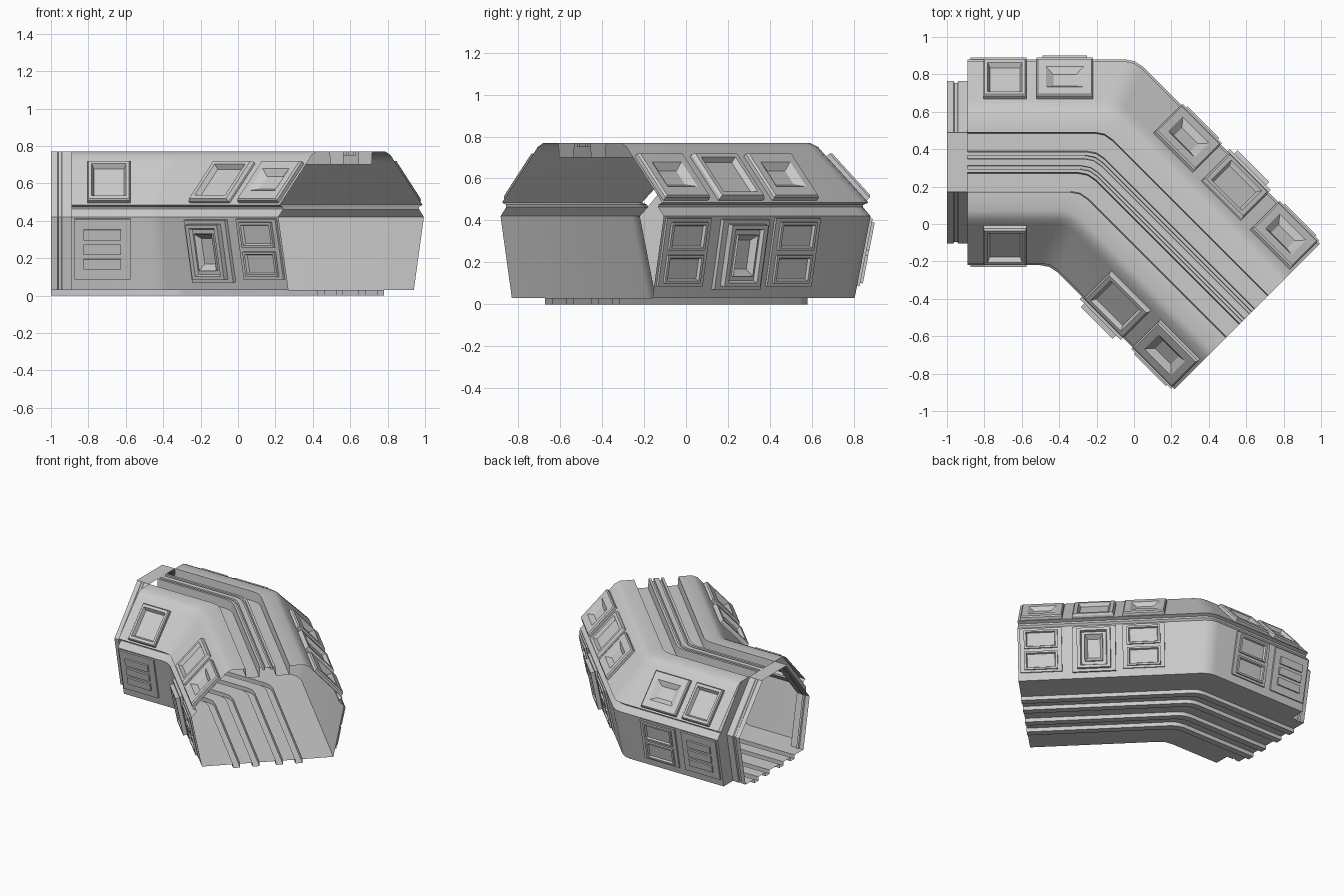
import bpy, math
from mathutils import Vector as V

if "Cube" in bpy.data.objects:
    bpy.data.objects.remove(bpy.data.objects["Cube"])

R = math.sqrt(0.5)
D = {'A': V((1, 0, 0)), 'B': V((R, -R, 0))}      # leg directions
N = {'A': V((0, 1, 0)), 'B': V((R, R, 0))}       # leg outward normals
START, CORNER, END = V((-1, .33, 0)), V((-.22, .33, 0)), V((.605, -.495, 0))
UP = V((0, 0, 1))


def make(name, verts, faces, smooth=False):
    me = bpy.data.meshes.new(name)
    me.from_pydata([tuple(v) for v in verts], [], faces)
    me.update()
    ob = bpy.data.objects.new(name, me)
    bpy.context.collection.objects.link(ob)
    if smooth:
        bpy.ops.object.select_all(action='DESELECT')
        ob.select_set(True)
        bpy.context.view_layer.objects.active = ob
        bpy.ops.object.shade_smooth_by_angle(angle=math.radians(28))
    return ob


def loft(name, loops, closed=True, cap=False, smooth=False):
    n = len(loops[0])
    verts = [v for lp in loops for v in lp]
    faces = []
    for i in range(len(loops) - 1):
        for j in range(n if closed else n - 1):
            k = (j + 1) % n
            faces.append((i*n + j, i*n + k, (i+1)*n + k, (i+1)*n + j))
    if cap:
        faces.append(tuple(range((len(loops)-1)*n, len(loops)*n)))
    return make(name, verts, faces, smooth)


def stations(s, x0):
    """Plan positions of a line offset s from the centre, bevelled at the bend."""
    c = CORNER + V((s * math.tan(math.pi/8), s, 0))
    t = .055
    a, b = c - D['A']*t, c + D['B']*t
    m = a*.25 + c*.5 + b*.25
    return [V((x0, .33 + s, 0)), a, m, b, END + N['B']*s]


def sweep(name, profile, x0, closed=True):
    cols = [[p + UP*z for p in stations(s, x0)] for s, z in profile]
    return loft(name, [list(r) for r in zip(*cols)], closed, smooth=True)


def mirrored(half):
    return half + [(-s, z) for s, z in reversed(half)]


# Main shell: ribbed floor, leaning walls, eave groove, roof slopes, roof channels
floor = [(.06, .03), (.06, 0), (.11, 0), (.11, .03), (.20, .03), (.20, 0), (.25, 0), (.25, .03)]
wall = [(.474, .03), (.55, .42), (.512, .463), (.515, .475), (.54, .485)]
roof = [(.33, .715), (.30, .75), (.26, .77), (.16, .77), (.155, .70), (.06, .70),
        (.055, .77), (.037, .77), (.035, .75), (.02, .75), (.018, .77)]
sweep('corridor_shell', mirrored(floor + wall + roof), -.89)

# Connecting collar at the straight end: walls step inward
full = [(.25, .03), (.474, .03), (.55, .42), (.26, .77), (.16, .77)]


def ring(x, inset, side):
    out = []
    for i, (s, z) in enumerate(full):
        k = inset if 0 < i < 4 else 0
        out.append(V((x, .33 + side*(max(s - k, .145) if i else s), z)))
    return out


for side, nm in ((1, 'outer'), (-1, 'inner')):
    loft('collar_' + nm, [ring(-.89, 0, side), ring(-.89, .115, side), ring(-.94, .115, side),
                          ring(-.945, .125, side), ring(-.96, .125, side),
                          ring(-.965, .115, side), ring(-1, .115, side)], closed=False)
mid = [(.16, .77), (-.16, .77)]
loft('collar_roof', [[V((x, .33 + s, z)) for s, z in mid] for x in (-1, -.89)], closed=False)
fl = floor + [(-s, z) for s, z in floor]
half = [(-s, z) for s, z in reversed(floor)] + floor
loft('collar_floor', [[V((x, .33 + s, z)) for s, z in half] for x in (-1, -.89)], closed=False)

PLANES = {'wall': ((.474, .03), (.55, .42)), 'roof': ((.54, .485), (.33, .715))}


def panel(name, plane, leg, pos, side, rings, du=0, dv=0):
    """Nested rectangular rings (half width, half height, lift) on a wall or roof slope."""
    (s0, z0), (s1, z1) = PLANES[plane]
    base = V((pos, .33, 0)) if leg == 'A' else END - D['B']*pos
    n = N[leg]*side
    v = (n*(s1 - s0) + UP*(z1 - z0)).normalized()
    o = (n*(z1 - z0) - UP*(s1 - s0)).normalized()
    c = base + n*(s0 + s1)/2 + UP*(z0 + z1)/2 + D[leg]*du + v*dv
    loops = [[c + D[leg]*a*w + v*b*h + o*d for a, b in ((-1, -1), (1, -1), (1, 1), (-1, 1))]
             for w, h, d in rings]
    loft(name, loops, cap=True)


BIG = [(.15, .142, 0), (.15, .142, .015), (.14, .135, .03), (.115, .112, .03), (.10, .098, .004)]
WIDE = [(.115, .142, 0), (.115, .142, .02), (.108, .135, .03), (.092, .115, .03), (.08, .10, .004)]
SMALL = [(.15, .142, 0), (.15, .142, .02), (.142, .135, .03), (.10, .08, .03), (.06, .045, .004)]
DOOR = [(.155, .17, 0), (.155, .17, .02), (.12, .15, .02), (.12, .15, .05), (.095, .13, .05),
        (.088, .122, .03), (.065, .10, .03), (.065, .10, .045), (.045, .07, .015)]
PLATE = [(.15, .165, 0), (.15, .165, .012)]
SLOT = [(.12, .068, 0), (.12, .068, .025), (.105, .055, .025), (.095, .046, .006)]
BAR = [(.10, .028, .01), (.10, .028, .024)]


def stacked(name, leg, pos, side):
    panel(name + '_plate', 'wall', leg, pos, side, PLATE, dv=.025)
    for i, dv in enumerate((-.055, .105)):
        panel(f'{name}_slot_{i}', 'wall', leg, pos, side, SLOT, dv=dv)


# Roof slope windows
for side, nm in ((1, 'outer'), (-1, 'inner')):
    panel(f'roof_window_{nm}_start', 'roof', 'A', -.69, side, WIDE)
    panel(f'roof_window_{nm}_mid', 'roof', 'B', .537, side, BIG)
    panel(f'roof_window_{nm}_end', 'roof', 'B', .167, side, SMALL)
panel('roof_window_outer_bend', 'roof', 'B', .90, 1, SMALL)
panel('roof_window_outer_straight', 'roof', 'A', -.37, 1, SMALL)

# Lower wall panels
for side, nm in ((1, 'outer'), (-1, 'inner')):
    panel(f'wall_hatch_{nm}', 'wall', 'B', .545, side, DOOR, dv=.015)
    stacked(f'wall_stack_{nm}_end', 'B', .165, side)
    panel(f'bar_plate_{nm}', 'wall', 'A', -.725, side, PLATE, dv=.025)
    for i in range(3):
        panel(f'wall_bar_{nm}_{i}', 'wall', 'A', -.725, side, BAR, dv=.105 - .08*i)
stacked('wall_stack_outer_bend', 'B', .90, 1)
stacked('wall_stack_outer_straight', 'A', -.37, 1)
